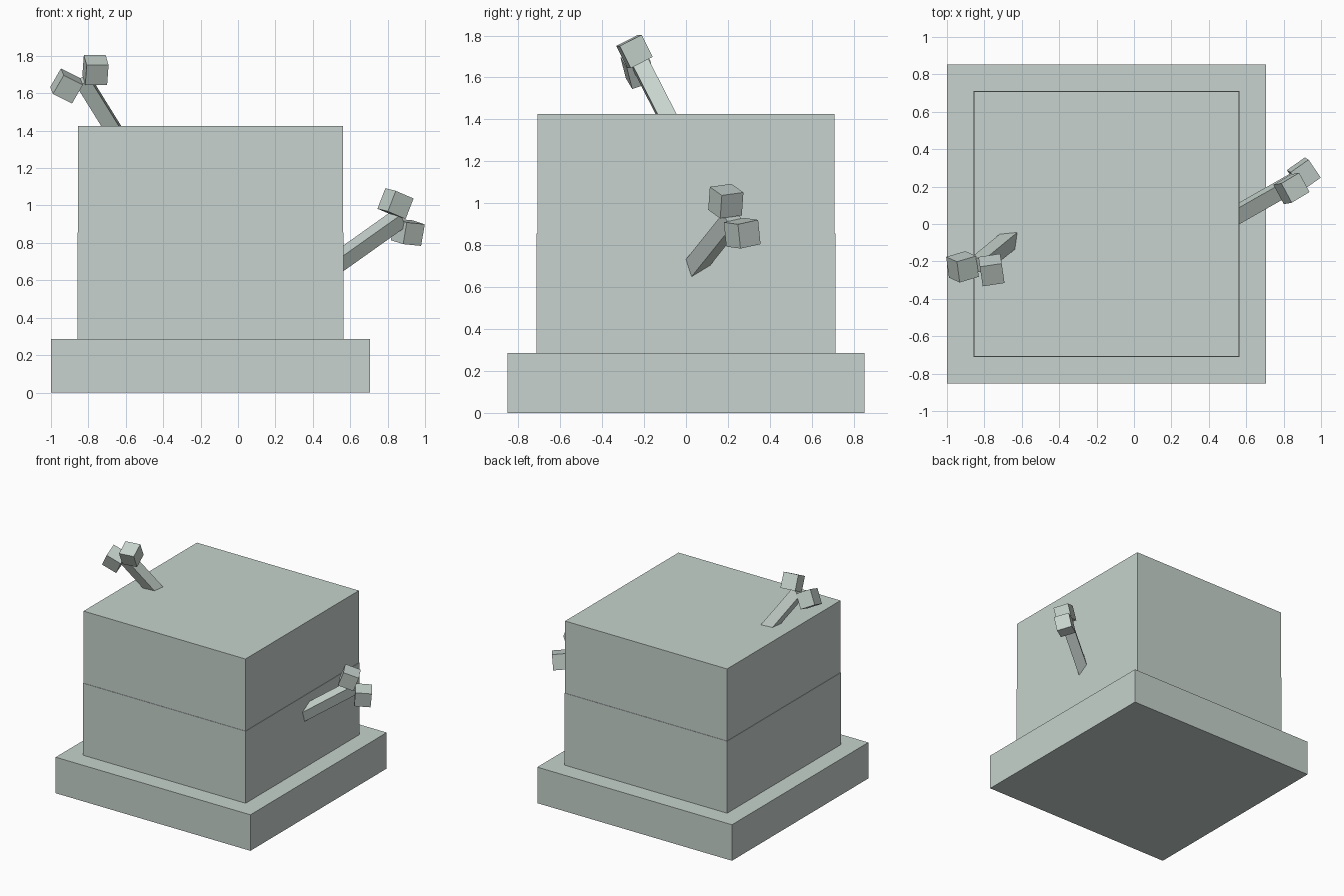
import bpy, bmesh
from mathutils import Vector, Matrix

if "Cube" in bpy.data.objects:
    bpy.data.objects.remove(bpy.data.objects["Cube"])

mat = bpy.data.materials.new("pale_grey_green")
mat.diffuse_color = (0.57, 0.65, 0.61, 1)
mat.use_nodes = True
mat.node_tree.nodes["Principled BSDF"].inputs["Base Color"].default_value = mat.diffuse_color


def box(name, centre, size, axes=None):
    """Box with the given centre and size, turned to the given axes."""
    bm = bmesh.new()
    bmesh.ops.create_cube(bm, size=1)
    rot = Matrix(axes).transposed() if axes else Matrix.Identity(3)
    for v in bm.verts:
        v.co = rot @ Vector([c * s for c, s in zip(v.co, size)]) + Vector(centre)
    mesh = bpy.data.meshes.new(name)
    bm.to_mesh(mesh)
    bm.free()
    mesh.materials.append(mat)
    obj = bpy.data.objects.new(name, mesh)
    bpy.context.collection.objects.link(obj)
    return obj


def frame(a, b):
    """Right-handed axes from a main direction and a rough second one."""
    a = Vector(a).normalized()
    b = Vector(b)
    b = (b - a * a.dot(b)).normalized()
    return [a, b, a.cross(b)]


def branch(name, root, end, side):
    """Square stick whose root is sunk into the body."""
    root, end = Vector(root), Vector(end)
    axes = frame(end - root, side)
    root -= axes[0] * 0.1
    box(name, (root + end) / 2, ((end - root).length, 0.081, 0.081), axes)


def bud(name, centre, a, b):
    box(name, centre, (0.118,) * 3, frame(a, b))


# Plinth and the two stacked body halves
box("plinth", (-0.147, 0, 0.1425), (1.705, 1.705, 0.285))
box("body_lower", (-0.147, 0, 0.57), (1.424, 1.424, 0.57))
box("body_upper", (-0.147, 0, 1.14), (1.418, 1.418, 0.57))

# Side branch with two cube buds
branch("side_branch", (0.56, 0.055, 0.715), (0.86, 0.226, 0.928), (0, 0.09, 0.055))
bud("side_bud_upper", (0.842, 0.19, 1.01), (0.1, 0.06, -0.043), (-0.07, 0.114, 0.019))
bud("side_bud_lower", (0.908, 0.268, 0.857), (0.81, 0.57, -0.08), (-0.57, 0.8, 0.18))

# Top branch with two cube buds
branch("top_branch", (-0.678, -0.095, 1.425), (-0.83, -0.22, 1.67), (-0.097, -0.01, 0))
bud("top_bud_right", (-0.762, -0.246, 1.724), (0.107, 0.016, 0), (-0.02, 0.107, 0.055))
bud("top_bud_left", (-0.917, -0.229, 1.639), (0.1, 0.03, -0.05), (-0.02, 0.11, 0.04))
